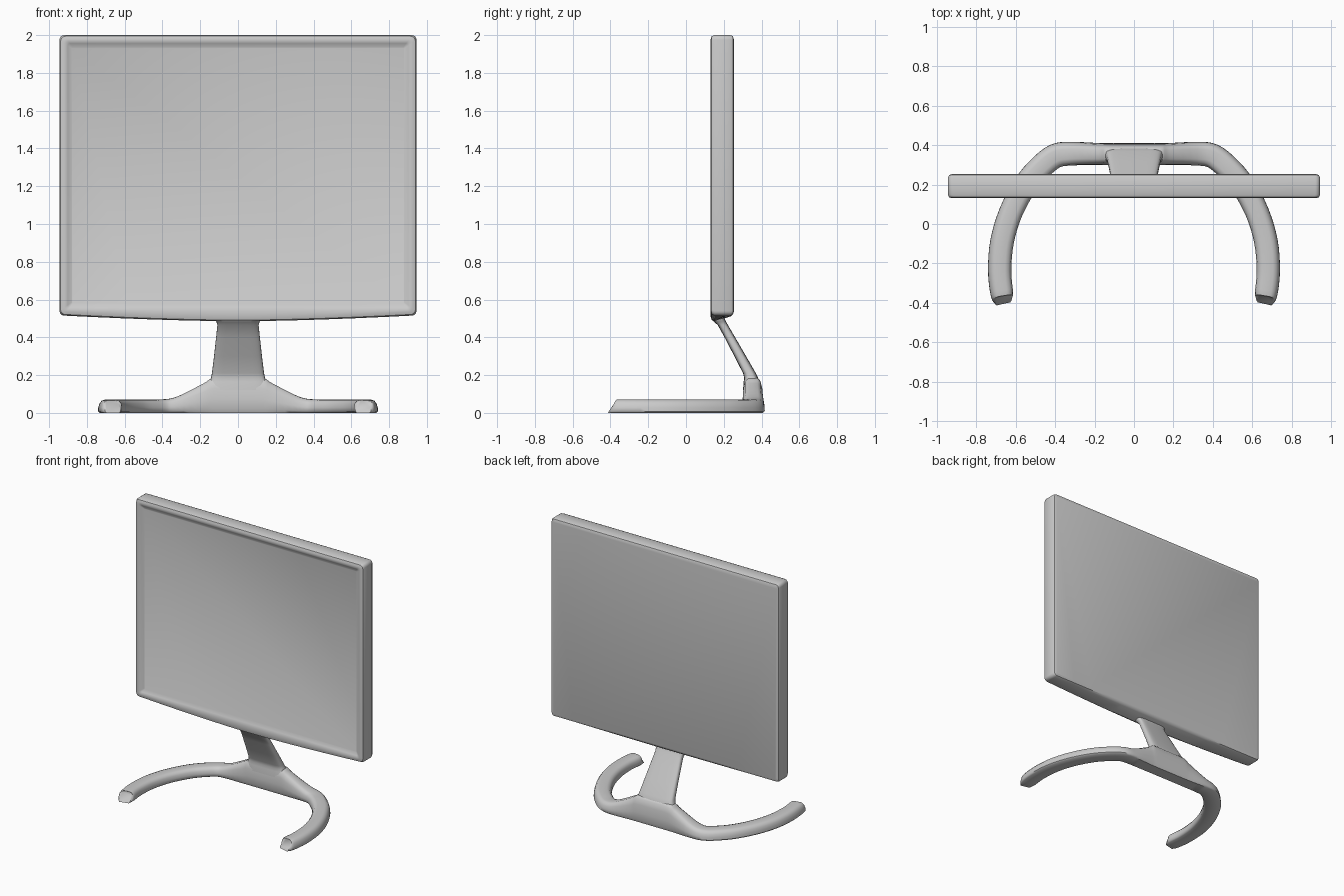
import bpy, bmesh, math
from mathutils import Vector

if "Cube" in bpy.data.objects:
    bpy.data.objects.remove(bpy.data.objects["Cube"])


def loft(name, rings, angle=35):
    """Skin a list of equal-length point rings and cap both ends."""
    bm = bmesh.new()
    vs = [[bm.verts.new(p) for p in r] for r in rings]
    n = len(vs[0])
    for a, b in zip(vs, vs[1:]):
        for i in range(n):
            j = (i + 1) % n
            bm.faces.new((a[i], a[j], b[j], b[i]))
    bm.faces.new(vs[0])
    bm.faces.new(vs[-1])
    bmesh.ops.recalc_face_normals(bm, faces=bm.faces)
    me = bpy.data.meshes.new(name)
    bm.to_mesh(me)
    bm.free()
    ob = bpy.data.objects.new(name, me)
    bpy.context.collection.objects.link(ob)
    bpy.context.view_layer.objects.active = ob
    ob.select_set(True)
    bpy.ops.object.shade_smooth_by_angle(angle=math.radians(angle))
    ob.select_set(False)
    return ob


def catmull(pts, steps):
    """Smooth path through control points (any vector size)."""
    out = []
    ext = [pts[0] * 2 - pts[1]] + pts + [pts[-1] * 2 - pts[-2]]
    for a, b, c, d in zip(ext, ext[1:], ext[2:], ext[3:]):
        for k in range(steps):
            t = k / steps
            out.append((b * 2 + (c - a) * t + (a * 2 - b * 5 + c * 4 - d) * t ** 2
                        + (b * 3 - a - c * 3 + d) * t ** 3) * 0.5)
    return out + [pts[-1]]


# Screen panel: rounded rectangle rings with a sagging lower edge
def outline(inset, y, sag, r):
    x, top, bot = 0.945 - inset, 2.0 - inset, 0.515 + inset
    pts = []
    for cx, cz, start in ((x - r, top - r, 0), (-x + r, top - r, 90),
                          (-x + r, bot + r, 180), (x - r, bot + r, 270)):
        for k in range(5):
            a = math.radians(start + k * 22.5)
            pts.append((cx + r * math.cos(a), y, cz + r * math.sin(a)))
        if start == 180:
            for k in range(1, 12):
                s = -1 + k / 6
                pts.append((s * (x - r), y, bot - sag * (1 - abs(s) ** 1.6)))
    return pts


loft("screen_panel", [outline(*a) for a in (
    (0.02, 0.253, 0, 0.015), (0.006, 0.248, 0, 0.02), (0.0, 0.235, 0.005, 0.025),
    (0.0, 0.15, 0.03, 0.025), (0.006, 0.136, 0.03, 0.025), (0.02, 0.131, 0.028, 0.02),
    (0.034, 0.131, 0.01, 0.015), (0.044, 0.136, 0, 0.012), (0.065, 0.148, 0, 0.006))])

# Base: one bar swept from tip to tip; each control is x, y, half width, height
half = [Vector(c) for c in (
    (0.13, 0.355, 0.055, 0.185), (0.18, 0.355, 0.056, 0.157),
    (0.32, 0.357, 0.06, 0.087), (0.40, 0.345, 0.062, 0.071), (0.475, 0.287, 0.062, 0.07),
    (0.55, 0.20, 0.061, 0.07), (0.625, 0.06, 0.06, 0.07), (0.67, -0.09, 0.06, 0.07),
    (0.682, -0.24, 0.059, 0.07), (0.67, -0.36, 0.057, 0.07), (0.661, -0.405, 0.042, 0.066))]
mirrored = [Vector((-c[0], c[1], c[2], c[3])) for c in reversed(half)]
path = catmull(mirrored + [Vector((0, 0.355, 0.055, 0.187))] + half, 4)
section = ((-0.8, 0), (0.85, 0), (1, 0.12), (0.98, 0.4), (0.88, 0.7), (0.68, 0.92), (0.4, 1),
           (-0.45, 1), (-0.75, 0.92), (-0.93, 0.7), (-1, 0.4), (-0.98, 0.12))
rings = []
for i, c in enumerate(path):
    t = (path[min(i + 1, len(path) - 1)] - path[max(i - 1, 0)]).xy.normalized()
    near = min(i, len(path) - 1 - i)
    slant = 0.045 * max(0, 1 - near / 4) * (1 if i < 10 else -1)
    ring = []
    for u, v in section:
        p = c.xy + Vector((-t.y, t.x)) * u * c[2] + t * slant * v
        ring.append((p.x, p.y, v * c[3]))
    rings.append(ring)
loft("base_arms", rings, 50)

# Neck: flattened oval lofted from the base up to the panel
rings = []
for z, y0, y1, w in ((0.12, 0.302, 0.398, 0.16), (0.165, 0.305, 0.388, 0.153),
                     (0.185, 0.308, 0.382, 0.143), (0.21, 0.302, 0.37, 0.138),
                     (0.30, 0.256, 0.318, 0.127), (0.40, 0.204, 0.26, 0.116),
                     (0.465, 0.168, 0.222, 0.109), (0.482, 0.148, 0.213, 0.114),
                     (0.495, 0.136, 0.206, 0.125), (0.53, 0.14, 0.20, 0.125)):
    ring = []
    for k in range(24):
        a = 2 * math.pi * k / 24
        ca, sa = math.cos(a), math.sin(a)
        ring.append((w * math.copysign(abs(ca) ** 0.4, ca),
                     (y0 + y1) / 2 + (y1 - y0) / 2 * math.copysign(abs(sa) ** 0.6, sa), z))
    rings.append(ring)
loft("neck", rings, 50)
